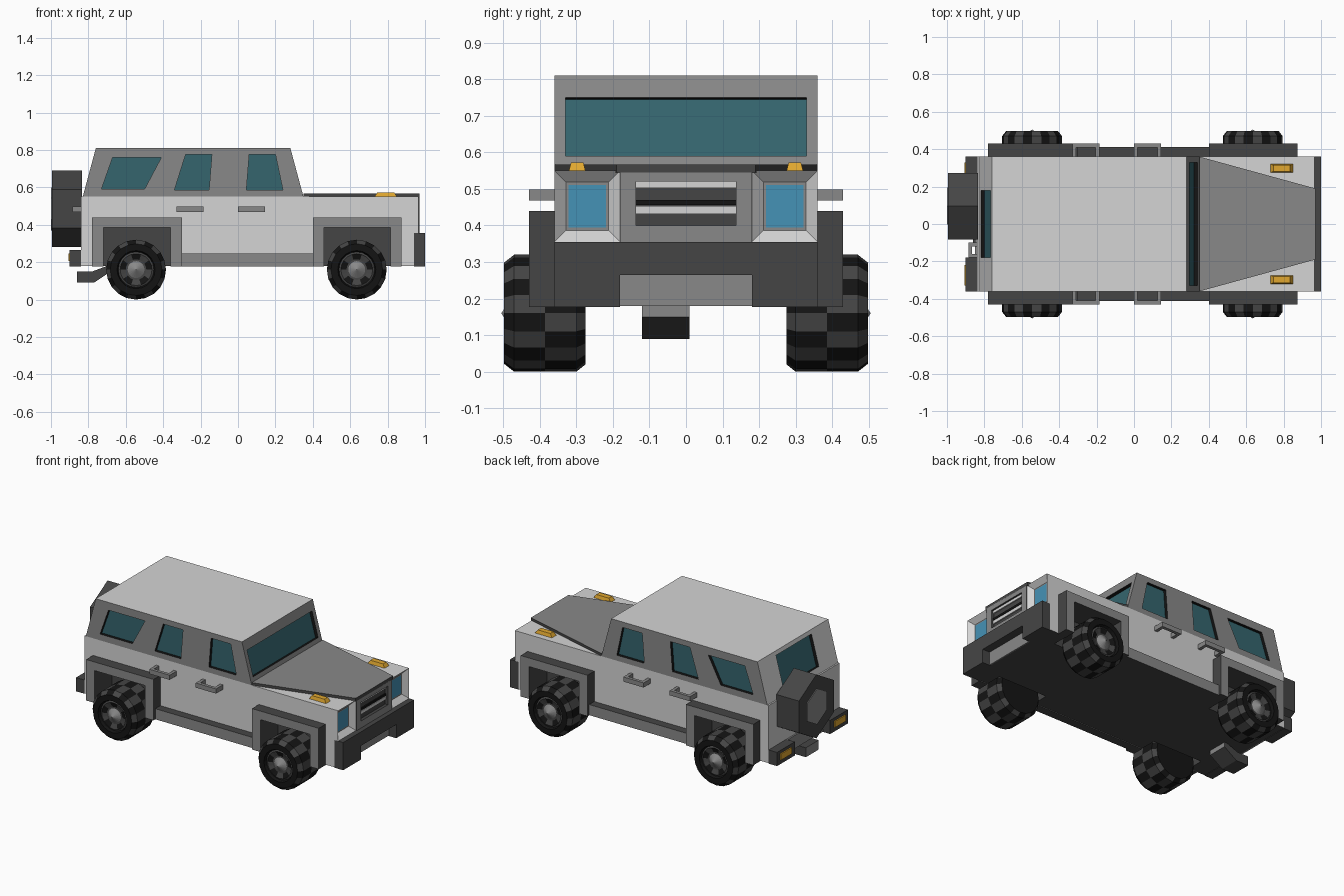
import bpy, bmesh, math
from mathutils import Vector

if "Cube" in bpy.data.objects:
    bpy.data.objects.remove(bpy.data.objects["Cube"])


def material(name, r, g, b):
    m = bpy.data.materials.new(name)
    m.diffuse_color = (r, g, b, 1)
    m.use_nodes = True
    m.node_tree.nodes["Principled BSDF"].inputs["Base Color"].default_value = m.diffuse_color
    return m


WHITE = material("body_white", .66, .66, .66)
GREY = material("trim_grey", .25, .25, .25)
DARK = material("dark_grey", .06, .06, .06)
BLACK = material("tyre_black", .007, .007, .007)
GLASS = material("window_teal", .035, .13, .155)
BLUE = material("headlight_blue", .06, .29, .47)
AMBER = material("signal_amber", .75, .39, .03)


def finish(name, bm, mats, mirror=False):
    me = bpy.data.meshes.new(name)
    bm.to_mesh(me)
    bm.free()
    for m in mats:
        me.materials.append(m)
    ob = bpy.data.objects.new(name, me)
    bpy.context.collection.objects.link(ob)
    if mirror:
        mod = ob.modifiers.new("mirror", 'MIRROR')
        mod.use_axis = (False, True, False)
        mod.use_mirror_merge = False
    return ob


def prism(name, pts, axis, a, b, cap, side=None, mirror=False, rule=None, taper=1):
    """Extrude a 2D outline along an axis; caps and sides get their own colour."""
    bm = bmesh.new()
    place = {'x': lambda p, t: (t, p[0], p[1]),
             'y': lambda p, t: (p[0], t, p[1]),
             'z': lambda p, t: (p[0], p[1], t)}[axis]
    c = [sum(p[k] for p in pts) / len(pts) for k in (0, 1)]
    top = [[c[k] + (p[k] - c[k]) * taper for k in (0, 1)] for p in pts]
    lo = [bm.verts.new(place(p, a)) for p in pts]
    hi = [bm.verts.new(place(p, b)) for p in top]
    bm.faces.new(lo)
    bm.faces.new(hi)
    n = len(pts)
    for i in range(n):
        j = (i + 1) % n
        bm.faces.new((lo[i], lo[j], hi[j], hi[i])).material_index = 1
    bmesh.ops.recalc_face_normals(bm, faces=bm.faces)
    if rule:
        for f in bm.faces:
            f.material_index = rule(f)
    return finish(name, bm, [cap, side or cap], mirror)


def rect(a0, a1, b0, b1):
    return [(a0, b0), (a1, b0), (a1, b1), (a0, b1)]


def panel(name, outer, holes, paint, depth=.02):
    """Flat panel with recessed windows."""
    bm = bmesh.new()
    outer = [Vector(p) for p in outer]
    n = (outer[1] - outer[0]).cross(outer[2] - outer[0]).normalized()
    if n.dot(outer[0] + outer[2] - 2 * Vector((-.25, 0, .6))) < 0:
        n = -n

    def face(verts, toward, index):
        f = bm.faces.new(verts)
        f.normal_update()
        if f.normal.dot(toward) < 0:
            f.normal_flip()
        f.material_index = index

    rings = [[bm.verts.new(p) for p in loop] for loop in [outer] + holes]
    edges = [bm.edges.new((r[i], r[i - 1])) for r in rings for i in range(len(r))]
    bmesh.ops.triangle_fill(bm, use_beauty=True, edges=edges, normal=n)
    for f in bm.faces:
        f.normal_update()
        if f.normal.dot(n) < 0:
            f.normal_flip()
    for r in rings[1:]:
        deep = [bm.verts.new(v.co - n * depth) for v in r]
        mid = sum((v.co for v in r), Vector()) / len(r)
        for i in range(len(r)):
            face((r[i - 1], r[i], deep[i], deep[i - 1]),
                 mid - (r[i].co + r[i - 1].co) / 2, 1)
        face(deep, n, 2)
    return finish(name, bm, [paint, BLACK, GLASS])


# Lower body: core plus side walls with wheel wells cut into the outline
WELLS = [(-.72, -.36), (.46, .815)]
prism("body_core", [(-.84, .18), (.94, .18), (.94, .355), (.9, .355), (.9, .55), (-.84, .55)],
      'y', -.25, .25, DARK, WHITE,
      rule=lambda f: 0 if abs(f.normal.y) > .5 or f.normal.z < -.5 else 1)
outline = [(-.84, .18)]
for x0, x1 in WELLS:
    outline += [(x0, .18), (x0, .385), (x1, .385), (x1, .18)]
outline += [(.94, .18), (.94, .355), (.9, .355), (.9, .55), (-.84, .55)]


def wall_rule(f):
    c = f.calc_center_median()
    in_well = abs(f.normal.x) > .5 and -.8 < c.x < .85
    return 1 if f.normal.z < -.5 or in_well else 0


prism("body_side", outline, 'y', .25, .36, WHITE, DARK, True, wall_rule)

# Cabin
xr = lambda z: -.83 + .07 * (z - .55) / .26
xf = lambda z: .35 - .07 * (z - .55) / .26
WINDOWS = [[(-.73, .59), (-.5, .59), (-.41, .76), (-.67, .76)],
           [(-.34, .585), (-.155, .585), (-.14, .775), (-.28, .775)],
           [(.045, .585), (.24, .585), (.2, .775), (.06, .775)]]
for side, s in (("right", -1), ("left", 1)):
    panel("cabin_" + side, [(x, s * .36, z) for x, z in
                            ((-.83, .55), (.35, .55), (.28, .81), (-.76, .81))],
          [[Vector((x, s * .36, z)) for x, z in w] for w in WINDOWS], GREY)


def end_quad(fx, w, z0, z1):
    return [Vector((fx(z), y, z)) for y, z in rect(-w, w, z0, z1)]


panel("windshield", end_quad(xf, .36, .55, .81), [end_quad(xf, .33, .59, .75)], GREY)
panel("rear_window", end_quad(xr, .36, .55, .81), [end_quad(xr, .18, .59, .785)], WHITE)
panel("roof", [(x, y, .81) for x, y in rect(-.76, .28, -.36, .36)], [], WHITE)

# Hood and signal lamps
prism("hood", [(.35, -.36), (.97, -.19), (.97, .19), (.35, .36)], 'z', .545, .567, GREY, DARK)
prism("front_signal", rect(.73, .85, .275, .32), 'z', .55, .572, AMBER, mirror=True, taper=.75)

# Recessed headlights
bm = bmesh.new()
vs = [[bm.verts.new((x, y, z)) for y, z in rect(.18, .36, .355, .55)] for x in (.88, .965)]
bm.faces.new(vs[0])
front = bm.faces.new(vs[1])
for i in range(4):
    bm.faces.new((vs[0][i - 1], vs[0][i], vs[1][i], vs[1][i - 1]))
bmesh.ops.recalc_face_normals(bm, faces=bm.faces)
bmesh.ops.inset_region(bm, faces=[front], thickness=.045, depth=-.03)
front.material_index = 1
ring = bmesh.ops.inset_region(bm, faces=[front], thickness=.01, depth=0)["faces"]
for f in ring:
    f.material_index = 1
front.material_index = 2
finish("headlight", bm, [WHITE, GREY, BLUE], True)

# Grille
prism("grille_frame", [(-.18, .355), (.18, .355), (.18, .55), (-.18, .55)], 'x', .88, .95, DARK)
for n, (y0, y1, z0, z1) in enumerate([(-.18, -.137, .355, .55), (.137, .18, .355, .55),
                                      (-.137, .137, .355, .4), (-.137, .137, .52, .55)]):
    prism("grille_bar_%d" % n, rect(y0, y1, z0, z1), 'x', .95, .97, GREY, DARK)
for z0, z1, m in ((.432, .453, WHITE), (.456, .47, BLACK), (.503, .52, WHITE)):
    prism("grille_slat", rect(-.137, .137, z0, z1), 'x', .945, .958, m)

# Bumpers
prism("front_bumper", [(-.36, .177), (-.18, .177), (-.18, .265), (.18, .265), (.18, .177),
                       (.36, .177), (.36, .355), (-.36, .355)], 'x', .94, 1, DARK)
prism("front_plate", rect(-.18, .18, .18, .265), 'x', .94, .947, GREY)
prism("rear_bumper", rect(.18, .36, .177, .265), 'x', -.9, -.84, DARK, mirror=True)
prism("rear_plate", rect(-.18, .18, .18, .265), 'x', -.85, -.84, GREY)
prism("rear_signal", rect(.22, .33, .205, .245), 'x', -.907, -.9, AMBER, mirror=True)

# Tow hitch under the tail
prism("tow_hitch", [(-.86, .09), (-.77, .09), (-.68, .15), (-.68, .18), (-.7, .18),
                    (-.78, .15), (-.86, .15)], 'y', -.12, .01, DARK, GREY,
      rule=lambda f: 1 if abs(f.normal.x) > .9 else 0)

# Fender flares, sills and door handles
for n, (x0, x1) in enumerate(WELLS):
    a, b = x0 - .06, x1 + .06
    prism(("rear", "front")[n] + "_fender",
          [(a, .177), (x0, .177), (x0, .385), (x1, .385), (x1, .177), (b, .177),
           (b, .44), (a, .44)], 'y', .355, .43, GREY, DARK, True)
prism("sill", rect(-.3, .4, .177, .245), 'y', .355, .412, GREY, DARK, True)


def bracket(u0, u1, v0, v1):
    return [(u0, v0), (u0, v1), (u1, v1), (u1, v0), (u1 - .02, v0),
            (u1 - .02, v1 - .02), (u0 + .02, v1 - .02), (u0 + .02, v0)]


for x in (-.33, .0):
    prism("door_handle", bracket(x, x + .145, .355, .43), 'z', .468, .498, GREY, mirror=True)
prism("tail_handle", [(-v, u) for u, v in bracket(-.18, -.1, .835, .885)], 'z', .468, .498, GREY)


# Spare wheel
def hexagon(r):
    return [(.096 + r * math.sin(k * math.pi / 3), .485 + r * math.cos(k * math.pi / 3))
            for k in range(6)]


prism("spare_wheel", hexagon(.205), 'x', -.995, -.835, DARK)
prism("spare_hub", hexagon(.115), 'x', -1, -.995, GREY)

# Wheels: lathed profile of (axial offset, radius), coloured by ring and sector
PROFILE = [(-.11, 0), (-.11, .14), (-.085, .16), (0, .16), (.085, .16), (.113, .138),
           (.113, .102), (.095, .095), (.1, .085), (.09, .055), (.09, .045), (.12, 0)]
N = 20


def wheel_colour(k, i):
    if k in (1, 2):
        return i % 2
    if k in (3, 4):
        return (i + 1) % 2
    if k == 8:
        return 0 if i % 4 < 2 else 1
    return 2 if k >= 10 else 1 if k in (7, 9) else 0


for place, x in (("rear", -.545), ("front", .635)):
    for side, s in (("right", -1), ("left", 1)):
        bm = bmesh.new()
        rows = []
        for off, r in PROFILE:
            ring = [bm.verts.new((r * math.cos(2 * math.pi * i / N), s * off,
                                  r * math.sin(2 * math.pi * i / N)))
                    for i in range(N if r else 1)]
            rows.append(ring if r else ring * N)
        for k in range(len(rows) - 1):
            p, q = rows[k], rows[k + 1]
            for i in range(N):
                j = (i + 1) % N
                quad = list(dict.fromkeys((p[i], p[j], q[j], q[i])))
                bm.faces.new(quad).material_index = wheel_colour(k, i)
        bmesh.ops.recalc_face_normals(bm, faces=bm.faces)
        ob = finish("%s_%s_wheel" % (place, side), bm, [BLACK, DARK, GREY])
        ob.location = (x, s * .385, .16)
